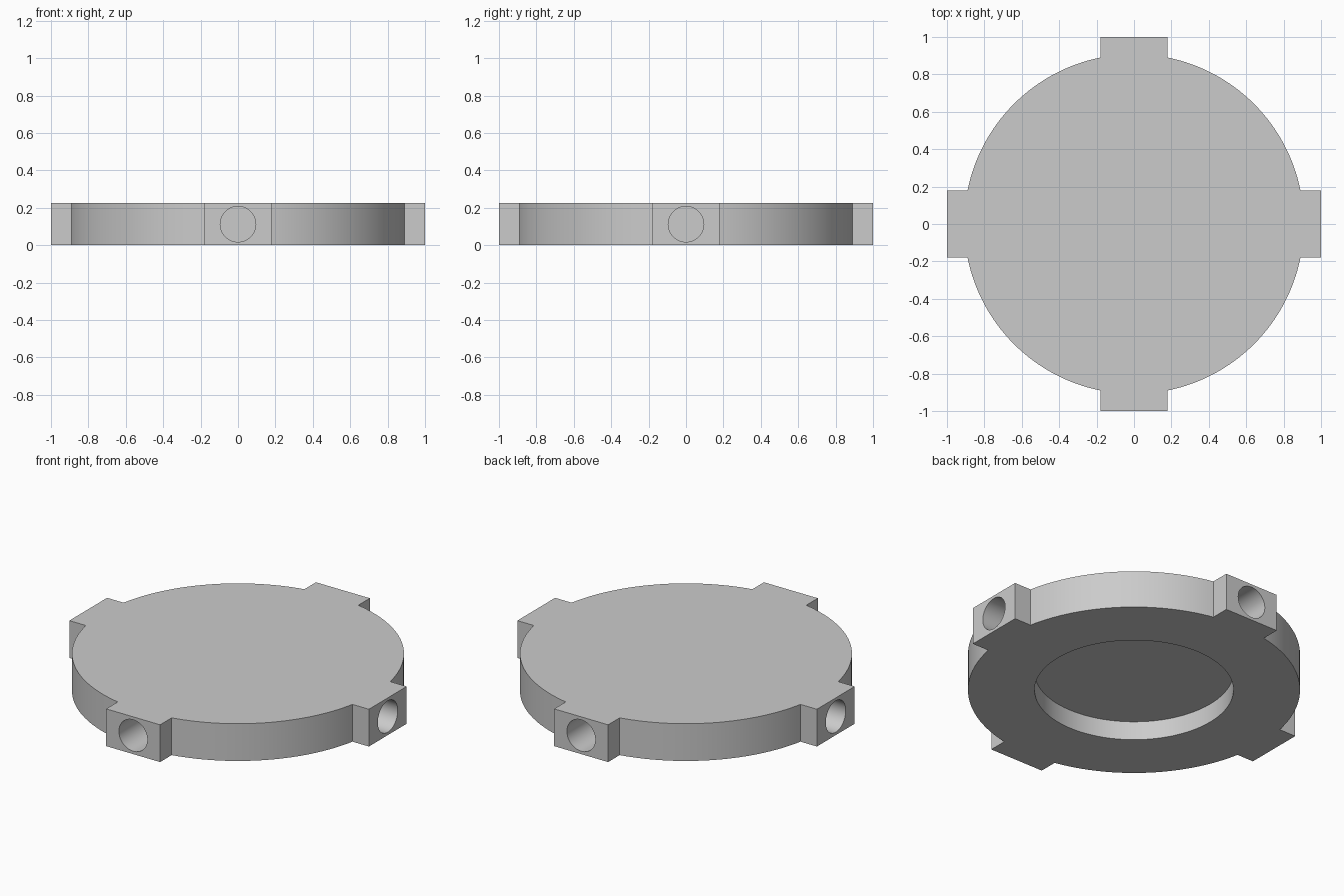
import bpy
import bmesh
from math import asin, cos, sin, pi, radians
from mathutils import Matrix

cube = bpy.data.objects.get("Cube")
if cube:
    bpy.data.objects.remove(cube, do_unlink=True)

HEIGHT = 0.225
DISC_R = 0.908
LUG_HALF = 0.18
LUG_REACH = 1.0
HOLE_R = 0.095
HOLE_DEPTH = 0.25
RECESS_R = 0.544
RECESS_DEPTH = 0.113
ARC_STEPS = 32

grey = bpy.data.materials.new("plain_grey")
grey.use_nodes = True
colour = (0.6, 0.6, 0.6, 1)
grey.diffuse_color = colour
grey.node_tree.nodes["Principled BSDF"].inputs["Base Color"].default_value = colour


def make_object(name, bm):
    mesh = bpy.data.meshes.new(name)
    bmesh.ops.recalc_face_normals(bm, faces=bm.faces)
    bm.to_mesh(mesh)
    bm.free()
    mesh.materials.append(grey)
    obj = bpy.data.objects.new(name, mesh)
    bpy.context.collection.objects.link(obj)
    return obj


def cylinder(bm, radius, depth, segments, matrix):
    bmesh.ops.create_cone(bm, cap_ends=True, segments=segments, radius1=radius,
                          radius2=radius, depth=depth, matrix=matrix)


# Disc and four lugs as one extruded outline
gap = asin(LUG_HALF / DISC_R)
outline = []
for quarter in range(4):
    a = quarter * pi / 2
    for side in (-LUG_HALF, LUG_HALF):
        outline.append((LUG_REACH * cos(a) - side * sin(a),
                        LUG_REACH * sin(a) + side * cos(a)))
    for i in range(ARC_STEPS + 1):
        t = a + gap + (pi / 2 - 2 * gap) * i / ARC_STEPS
        outline.append((DISC_R * cos(t), DISC_R * sin(t)))

bm = bmesh.new()
base = bm.faces.new([bm.verts.new((x, y, 0)) for x, y in outline])
top = bmesh.ops.extrude_face_region(bm, geom=[base], use_keep_orig=True)["geom"]
bmesh.ops.translate(bm, vec=(0, 0, HEIGHT),
                    verts=[v for v in top if isinstance(v, bmesh.types.BMVert)])
disc = make_object("lugged_disc", bm)

# Cutters: round recess underneath, blind hole in each lug
bm = bmesh.new()
cylinder(bm, RECESS_R, 2 * RECESS_DEPTH, 96, Matrix.Identity(4))
recess = make_object("recess_cutter", bm)

bm = bmesh.new()
for quarter in range(4):
    place = (Matrix.Rotation(quarter * pi / 2, 4, "Z")
             @ Matrix.Translation((LUG_REACH, 0, HEIGHT / 2))
             @ Matrix.Rotation(pi / 2, 4, "Y"))
    cylinder(bm, HOLE_R, 2 * HOLE_DEPTH, 48, place)
holes = make_object("lug_hole_cutter", bm)

bpy.ops.object.select_all(action="DESELECT")
disc.select_set(True)
bpy.context.view_layer.objects.active = disc
for cutter in (recess, holes):
    cutter.hide_render = True
    mod = disc.modifiers.new(cutter.name, "BOOLEAN")
    mod.operation = "DIFFERENCE"
    mod.solver = "EXACT"
    mod.object = cutter
    bpy.ops.object.modifier_apply(modifier=mod.name)
    bpy.data.objects.remove(cutter, do_unlink=True)

bpy.ops.object.shade_smooth_by_angle(angle=radians(30))
